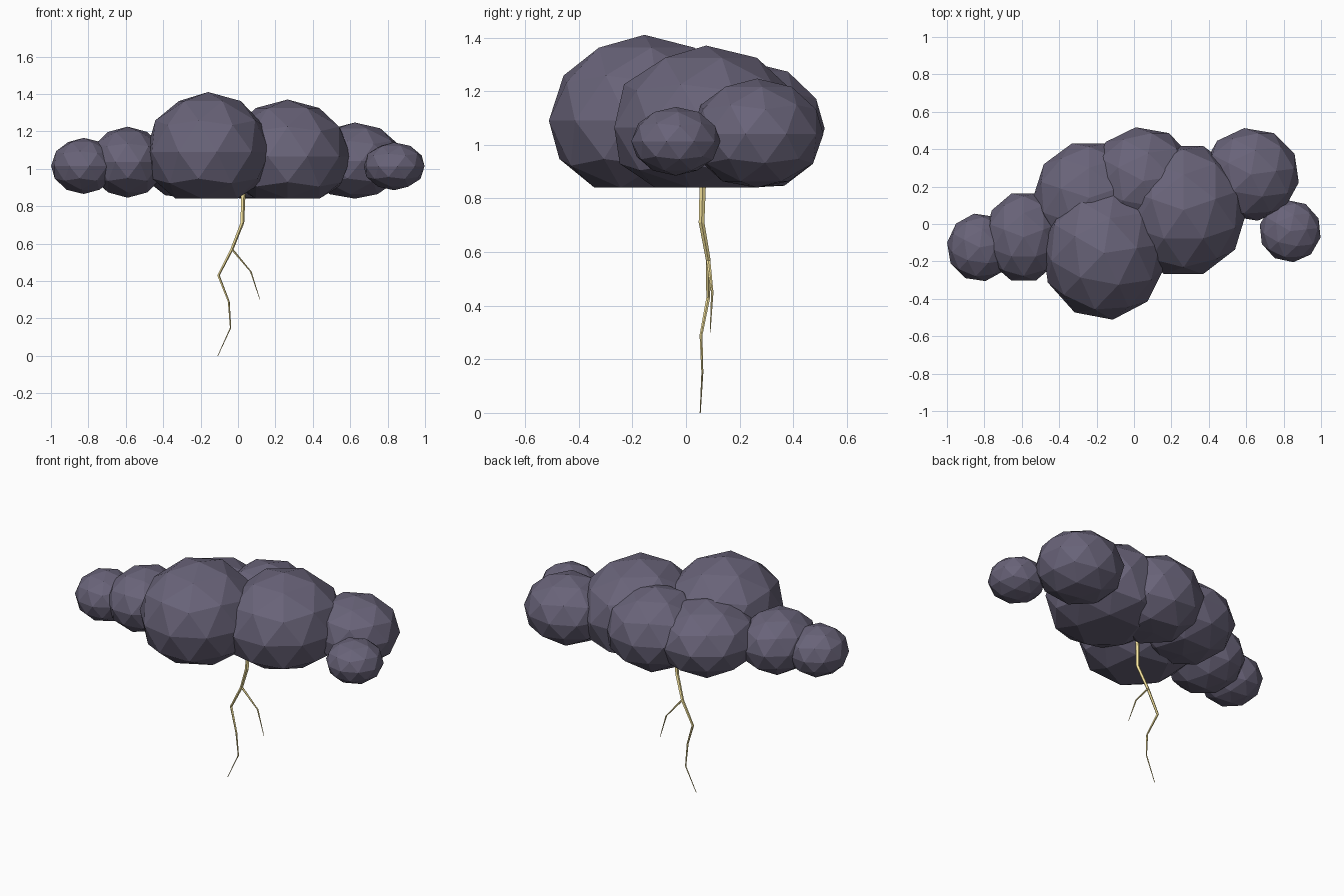
import bpy, bmesh, math
from mathutils import Vector, Matrix

if "Cube" in bpy.data.objects:
    bpy.data.objects.remove(bpy.data.objects["Cube"])

BASE = 0.84  # flat underside height


def material(name, rgb):
    m = bpy.data.materials.new(name)
    m.diffuse_color = (*rgb, 1)
    m.use_nodes = True
    m.node_tree.nodes["Principled BSDF"].inputs["Base Color"].default_value = m.diffuse_color
    return m


def add_object(name, bm, mat):
    bmesh.ops.recalc_face_normals(bm, faces=bm.faces)
    me = bpy.data.meshes.new(name)
    bm.to_mesh(me)
    bm.free()
    me.materials.append(mat)
    ob = bpy.data.objects.new(name, me)
    bpy.context.collection.objects.link(ob)
    return ob


def puff(name, center, radii, turn, mat):
    """Low-poly ball with its underside pressed flat."""
    bm = bmesh.new()
    mx = (Matrix.Translation(center) @ Matrix.Diagonal((*radii, 1))
          @ Matrix.Rotation(math.radians(turn), 4, 'Z'))
    bmesh.ops.create_icosphere(bm, subdivisions=2, radius=1, matrix=mx)
    for v in bm.verts:
        v.co.z = max(v.co.z, BASE)
    bmesh.ops.remove_doubles(bm, verts=bm.verts, dist=1e-5)
    return add_object(name, bm, mat)


def bolt(name, path, r0, r1, mat, sides=5):
    """Jagged tapering rod along a path."""
    bm = bmesh.new()
    rings = []
    for i, p in enumerate(path):
        r = r0 + (r1 - r0) * i / (len(path) - 1)
        rings.append([bm.verts.new(Vector(p) + Vector((
            r * math.cos(math.tau * k / sides), r * math.sin(math.tau * k / sides), 0)))
            for k in range(sides)])
    for a, b in zip(rings, rings[1:]):
        for k in range(sides):
            n = (k + 1) % sides
            bm.faces.new((a[k], a[n], b[n], b[k]))
    bm.faces.new(rings[0])
    bm.faces.new(rings[-1])
    return add_object(name, bm, mat)


cloud = material("storm_grey", (0.14, 0.125, 0.19))
yellow = material("bolt_yellow", (0.95, 0.8, 0.35))

# Cloud puffs: name, centre, radii, turn
for name, c, r, turn in [
    ("puff_front", (-0.16, -0.155, 1.09), (0.335, 0.36, 0.32), 8),
    ("puff_right", (0.265, 0.075, 1.065), (0.34, 0.36, 0.305), 18),
    ("puff_back", (0.05, 0.23, 1.06), (0.29, 0.29, 0.25), 8),
    ("puff_back_left", (-0.24, 0.14, 1.05), (0.3, 0.305, 0.225), 18),
    ("puff_left", (-0.59, -0.07, 1.035), (0.21, 0.245, 0.19), 18),
    ("puff_far_left", (-0.825, -0.125, 1.015), (0.176, 0.183, 0.15), 10),
    ("puff_back_right", (0.625, 0.265, 1.04), (0.26, 0.25, 0.207), 8),
    ("puff_far_right", (0.835, -0.038, 1.013), (0.166, 0.167, 0.128), 6),
]:
    puff(name, c, r, turn, cloud)

# Lightning
bolt("lightning_main", [
    (0.03, 0.065, 0.93), (0.022, 0.058, 0.71), (-0.033, 0.083, 0.57),
    (-0.105, 0.083, 0.43), (-0.05, 0.056, 0.29), (-0.04, 0.061, 0.15),
    (-0.108, 0.053, 0.0)], 0.013, 0.002, yellow)
bolt("lightning_branch", [
    (-0.033, 0.083, 0.57), (0.068, 0.098, 0.45), (0.117, 0.09, 0.3)],
    0.008, 0.0015, yellow)
